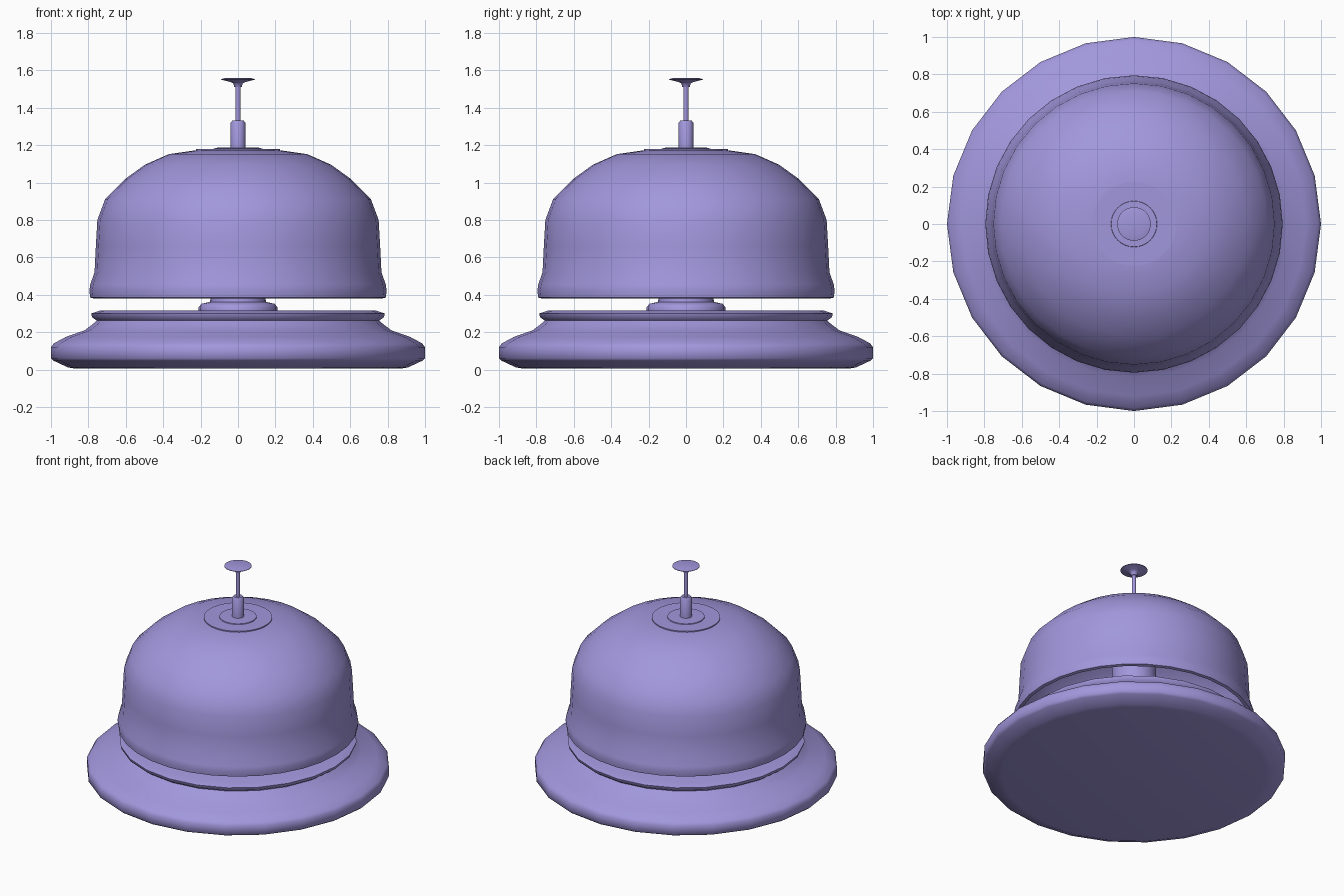
import bpy, bmesh, math

if "Cube" in bpy.data.objects:
    bpy.data.objects.remove(bpy.data.objects["Cube"])

violet = bpy.data.materials.new("violet")
violet.diffuse_color = (0.36, 0.31, 0.72, 1)
violet.use_nodes = True
violet.node_tree.nodes["Principled BSDF"].inputs["Base Color"].default_value = violet.diffuse_color

def lathe(name, profile, sides=24, angle=50):
    """Revolve a (radius, z) profile about the z axis; radius 0 closes to a pole."""
    bm = bmesh.new()
    rings = []
    for r, z in profile:
        if r == 0:
            rings.append([bm.verts.new((0, 0, z))] * sides)
        else:
            rings.append([bm.verts.new((r * math.cos(math.tau * i / sides),
                                        r * math.sin(math.tau * i / sides), z))
                          for i in range(sides)])
    for a, b in zip(rings, rings[1:]):
        for i in range(sides):
            j = (i + 1) % sides
            corners = list(dict.fromkeys((a[i], a[j], b[j], b[i])))
            if len(corners) > 2:  # skip the step between two poles
                bm.faces.new(corners)
    bmesh.ops.remove_doubles(bm, verts=bm.verts, dist=0.0005)
    bmesh.ops.recalc_face_normals(bm, faces=bm.faces)
    mesh = bpy.data.meshes.new(name)
    bm.to_mesh(mesh)
    bm.free()
    mesh.materials.append(violet)
    obj = bpy.data.objects.new(name, mesh)
    bpy.context.collection.objects.link(obj)
    bpy.ops.object.select_all(action='DESELECT')
    obj.select_set(True)
    bpy.context.view_layer.objects.active = obj
    bpy.ops.object.shade_smooth_by_angle(angle=math.radians(angle))
    return obj

# Wide foot with a rolled edge and a grooved top rim
lathe("base", [(0, 0.005), (0.87, 0.005), (0.91, 0.012), (0.985, 0.047), (1, 0.06), (1, 0.12),
               (0.985, 0.14), (0.92, 0.175), (0.82, 0.21), (0.78, 0.24), (0.755, 0.262),
               (0.78, 0.28), (0.785, 0.30), (0.74, 0.315), (0, 0.315)], angle=60)

# Stepped hub and post running up inside the bell
lathe("hub", [(0, 0.31), (0.21, 0.31), (0.21, 0.335), (0.195, 0.352), (0.15, 0.362),
              (0.147, 0.38), (0.147, 1.15), (0, 1.15)])

# Thin hollow bell: outer wall from rim to crown, then back down the inside
outer = [(0.77, 0.38), (0.79, 0.385), (0.795, 0.42), (0.79, 0.455), (0.767, 0.52),
         (0.76, 0.66), (0.752, 0.80), (0.71, 0.912), (0.605, 1.018), (0.497, 1.096),
         (0.37, 1.152), (0.215, 1.174), (0, 1.176)]
inner = [(0, 1.15), (0.21, 1.146), (0.36, 1.122), (0.48, 1.07), (0.58, 0.995),
         (0.67, 0.905), (0.72, 0.79), (0.728, 0.66), (0.737, 0.52), (0.755, 0.45),
         (0.77, 0.38)]
lathe("bell", outer + inner, sides=32)

# Crown washer and the small collar around the sleeve
lathe("crown_washer", [(0, 1.16), (0.225, 1.165), (0.225, 1.18), (0, 1.182)], sides=48)
lathe("sleeve_collar", [(0, 1.175), (0.125, 1.175), (0.122, 1.186), (0, 1.188)], sides=32)

# Plunger: sleeve, thin rod and push button
lathe("sleeve", [(0, 1.18), (0.039, 1.18), (0.039, 1.32), (0.03, 1.332), (0, 1.332)])
lathe("plunger_rod", [(0, 1.32), (0.014, 1.32), (0.014, 1.53), (0, 1.53)])
lathe("button", [(0, 1.51), (0.02, 1.51), (0.025, 1.53), (0.04, 1.538), (0.09, 1.55),
                 (0.09, 1.553), (0.07, 1.558), (0, 1.558)], sides=32)
